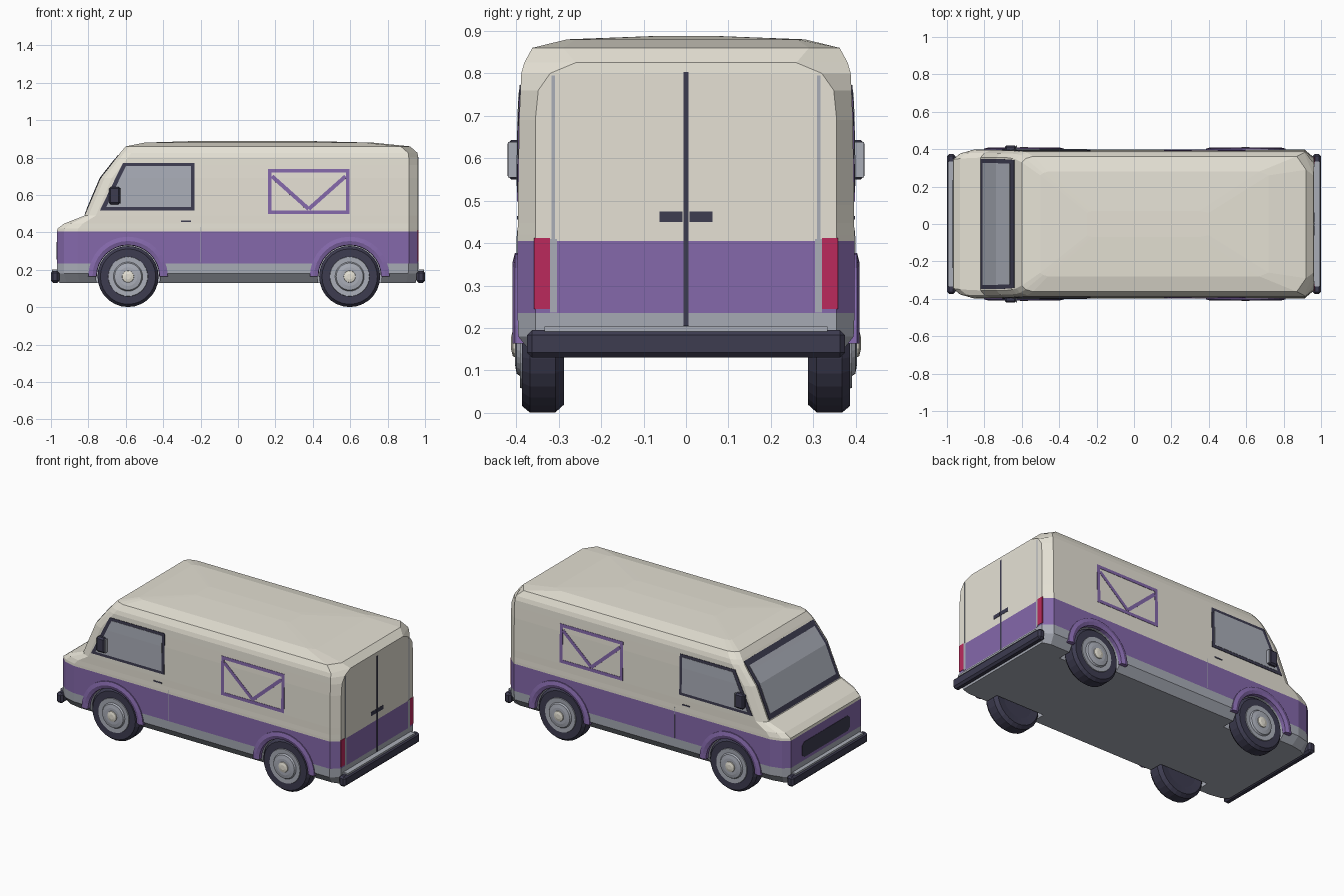
import bpy, bmesh, math
from mathutils import Matrix

if "Cube" in bpy.data.objects:
    bpy.data.objects.remove(bpy.data.objects["Cube"])


def mat(name, r, g, b):
    m = bpy.data.materials.new(name)
    m.diffuse_color = [((c + 0.055) / 1.055) ** 2.4 for c in (r, g, b)] + [1]
    m.use_nodes = True
    m.node_tree.nodes["Principled BSDF"].inputs["Base Color"].default_value = m.diffuse_color
    return m


CREAM = mat("cream", .90, .885, .835)
PURPLE = mat("purple", .52, .41, .67)
SILVER = mat("pale grey", .665, .68, .72)
NAVY = mat("dark navy", .24, .235, .315)
RED = mat("red", .735, .165, .36)


def finish(name, bm, *mats):
    bmesh.ops.recalc_face_normals(bm, faces=bm.faces)
    me = bpy.data.meshes.new(name)
    bm.to_mesh(me)
    bm.free()
    for m in mats:
        me.materials.append(m)
    ob = bpy.data.objects.new(name, me)
    bpy.context.collection.objects.link(ob)
    return ob


def loft(bm, rings, closed=True, caps=True):
    rows = [[bm.verts.new(p) for p in r] for r in rings]
    n = len(rows[0])
    for a, b in zip(rows, rows[1:]):
        for i in range(n if closed else n - 1):
            j = (i + 1) % n
            bm.faces.new((a[i], a[j], b[j], b[i]))
    if caps:
        bm.faces.new(rows[0])
        bm.faces.new(rows[-1])


def sheet(name, rows, m, thick=.006):
    """Thin plate through rows of points."""
    bm = bmesh.new()
    loft(bm, rows, closed=False, caps=False)
    ob = finish(name, bm, m)
    mod = ob.modifiers.new("thickness", 'SOLIDIFY')
    mod.thickness = thick
    mod.offset = 0
    return ob


def box(name, lo, hi, m, bevel=0):
    bm = bmesh.new()
    bmesh.ops.create_cube(bm, size=1)
    for v in bm.verts:
        v.co = [(a + b) / 2 + c * (b - a) for a, b, c in zip(lo, hi, v.co)]
    if bevel:
        bmesh.ops.bevel(bm, geom=bm.edges[:], offset=bevel, segments=1, affect='EDGES')
    return finish(name, bm, m)


def lathe(name, profile, cx, cz, s, m, n=28):
    """Spin (radius, y) points about a wheel axle."""
    bm = bmesh.new()
    loft(bm, [[(cx + r * math.cos(2 * math.pi * i / n), s * y,
                cz + r * math.sin(2 * math.pi * i / n)) for i in range(n)] for r, y in profile])
    return finish(name, bm, m)


# body: stacked outlines of height, front x, rear x, half width, front and rear half width, corner
LEVELS = [
    (.13, -.955, .95, .355, .32, .34, .11), (.18, -.968, .96, .395, .345, .355, .11),
    (.235, -.968, .963, .397, .345, .355, .11), (.405, -.968, .963, .397, .345, .355, .11),
    (.42, -.965, .963, .397, .345, .355, .11), (.447, -.93, .963, .396, .35, .355, .10),
    (.49, -.82, .963, .396, .355, .355, .06), (.69, -.735, .963, .393, .355, .355, .06),
    (.76, -.68, .963, .390, .355, .348, .06), (.80, -.649, .963, .388, .35, .32, .06),
    (.825, -.63, .96, .381, .345, .26, .06), (.86, -.60, .92, .362, .33, .29, .06),
    (.88, -.50, .72, .28, .26, .26, .04), (.888, -.25, .40, .07, .06, .06, .03)]
AXLES = (-.588, .597)
AXLE_Z = .164


def outline(z, xf, xr, w, wf, wr, c):
    half = [(xf, wf), (xf + .35 * c, wf + .62 * (w - wf)), (xf + c, w), (xr - .05, w), (xr, wr)]
    return [(x, y, z) for x, y in half] + [(x, -y, z) for x, y in reversed(half)]


def at(z, k):
    """Value k of the body outline at height z."""
    for a, b in zip(LEVELS, LEVELS[1:]):
        if a[0] <= z <= b[0]:
            return a[k] + (b[k] - a[k]) * (z - a[0]) / (b[0] - a[0])


bm = bmesh.new()
loft(bm, [outline(*l) for l in LEVELS])
body = finish("van_body", bm, CREAM, PURPLE, SILVER)

# wheel wells
bm = bmesh.new()
for cx in AXLES:
    for s in (1, -1):
        bmesh.ops.create_cone(bm, cap_ends=True, segments=32, radius1=.172, radius2=.172, depth=.23,
                              matrix=Matrix.Translation((cx, s * .385, AXLE_Z)) @ Matrix.Rotation(math.pi / 2, 4, 'X'))
cutter = finish("wheel_well_cutter", bm)
cutter.hide_render = True
mod = body.modifiers.new("wheel wells", 'BOOLEAN')
mod.operation = 'DIFFERENCE'
mod.object = cutter
bpy.context.view_layer.objects.active = body
bpy.ops.object.modifier_apply(modifier=mod.name)
bpy.data.objects.remove(cutter)

# body colours by height
for p in body.data.polygons:
    vs = [body.data.vertices[i].co for i in p.vertices]
    z = (min(v.z for v in vs) + max(v.z for v in vs)) / 2
    y = abs(sum(v.y for v in vs) / len(vs))
    x = sum(v.x for v in vs) / len(vs)
    well = y < .385 and min(math.hypot(x - c, z - AXLE_Z) for c in AXLES) < .2
    p.material_index = 2 if well or z < .235 else 1 if z < .405 else 0


def side_sheet(name, s, rows, m, thick=.006):
    """Plate on the van's side; rows of (z, x from, x to)."""
    return sheet(name, [[(a, s * at(z, 3), z), (b, s * at(z, 3), z)] for z, a, b in rows], m, thick)


def side_bar(name, s, p, q, t, m):
    """Straight painted bar on the side between two (x, z) points."""
    dx, dz = q[0] - p[0], q[1] - p[1]
    l = math.hypot(dx, dz)
    nx, nz = -dz / l * t / 2, dx / l * t / 2
    rows = []
    for k in range(5):
        x, z = p[0] + dx * k / 4, p[1] + dz * k / 4
        rows.append([(x + e * nx, s * at(z + e * nz, 3), z + e * nz) for e in (-1, 1)])
    return sheet(name, rows, m, .004)


for s, side in ((1, "left"), (-1, "right")):
    # cab side windows
    side_sheet(side + "_window_frame", s, [(.518, -.738, -.232), (.69, -.655, -.232), (.772, -.614, -.232)], NAVY)
    side_sheet(side + "_window_glass", s, [(.535, -.705, -.25), (.69, -.631, -.25), (.755, -.599, -.25)], SILVER, .009)

    # door seam and handle
    side_bar(side + "_door_seam", s, (-.2, .24), (-.2, .43), .003, SILVER)
    side_bar(side + "_door_handle", s, (-.305, .46), (-.25, .46), .008, NAVY)

    # envelope outline painted on the side
    x0, x1, z0, z1 = .17, .587, .508, .73
    for p, q in (((x0 - .01, z0), (x1 + .01, z0)), ((x0 - .01, z1), (x1 + .01, z1)),
                 ((x0, z0), (x0, z1)), ((x1, z0), (x1, z1))):
        side_bar(side + "_envelope_edge", s, p, q, .02, PURPLE)
    for x in (x0 + .012, x1 - .012):
        side_bar(side + "_envelope_flap", s, (x, .70), (.378, .525), .021, PURPLE)

    # mirrors
    box(side + "_mirror", (-.69, min(s * .38, s * .421), .55), (-.63, max(s * .38, s * .421), .643), NAVY, .009)
    box(side + "_mirror_glass", (-.632, min(s * .385, s * .419), .555), (-.625, max(s * .385, s * .419), .638), SILVER)

    # tail lights, rear door hinges and handles
    def rear_plate(name, y0, y1, z0, z1, m):
        box(side + name, (.955, min(s * y0, s * y1), z0), (.965, max(s * y0, s * y1), z1), m)
    rear_plate("_tail_light", .32, .358, .245, .412, RED)
    rear_plate("_tail_light_trim", .304, .32, .237, .41, SILVER)
    rear_plate("_rear_hinge", .309, .317, .41, .795, SILVER)
    rear_plate("_rear_handle", .008, .062, .45, .474, NAVY)

    for cx, end in zip(AXLES, ("front", "rear")):
        # wheels
        tag = side + "_" + end
        lathe(tag + "_tyre", [(.10, .292), (.145, .288), (.163, .308), (.163, .368), (.148, .386), (.10, .386)],
              cx, AXLE_Z, s, NAVY)
        lathe(tag + "_hub", [(.108, .38), (.105, .391), (.078, .39), (.072, .399), (.05, .403), (.04, .403)],
              cx, AXLE_Z, s, SILVER)
        lathe(tag + "_hub_cap", [(.034, .395), (.031, .408), (.015, .412)], cx, AXLE_Z, s, CREAM, 16)
        # arch flares
        bm = bmesh.new()
        loft(bm, [[(cx + r * math.cos(math.pi * i / 16), s * y, AXLE_Z + r * math.sin(math.pi * i / 16))
                   for r, y in ((.167, .38), (.169, .402), (.19, .409), (.213, .403), (.213, .38))]
                  for i in range(17)])
        finish(tag + "_arch_flare", bm, PURPLE)


# windscreen, bent where the front pillar bends
def screen(name, rows, m, thick):
    sheet(name, [[(at(z, 1), -w, z), (at(z, 1), w, z)] for z, w in rows], m, thick)


screen("windscreen_frame", [(.495, .347), (.69, .347), (.76, .346), (.813, .342)], NAVY, .006)
screen("windscreen_glass", [(.524, .325), (.69, .325), (.76, .324), (.785, .322)], SILVER, .0095)

# grille with clipped corners
sheet("front_grille", [[(-.967, -a, z), (-.967, a, z)] for z, a in ((.255, .215), (.273, .235), (.332, .235), (.35, .215))],
      NAVY, .006)

# rear door seam
box("rear_door_seam", (.955, -.006, .205), (.965, .006, .803), NAVY)

# bumpers with pale top strips
for s, end in ((-1, "front"), (1, "rear")):
    x0, x1 = sorted((s * .955, s))
    box(end + "_bumper", (x0, -.375, .13), (x1, .375, .195), NAVY, .012)
    x0, x1 = sorted((s * .958, s * .994))
    box(end + "_bumper_strip", (x0, -.333, .192), (x1, .333, .203), SILVER)
